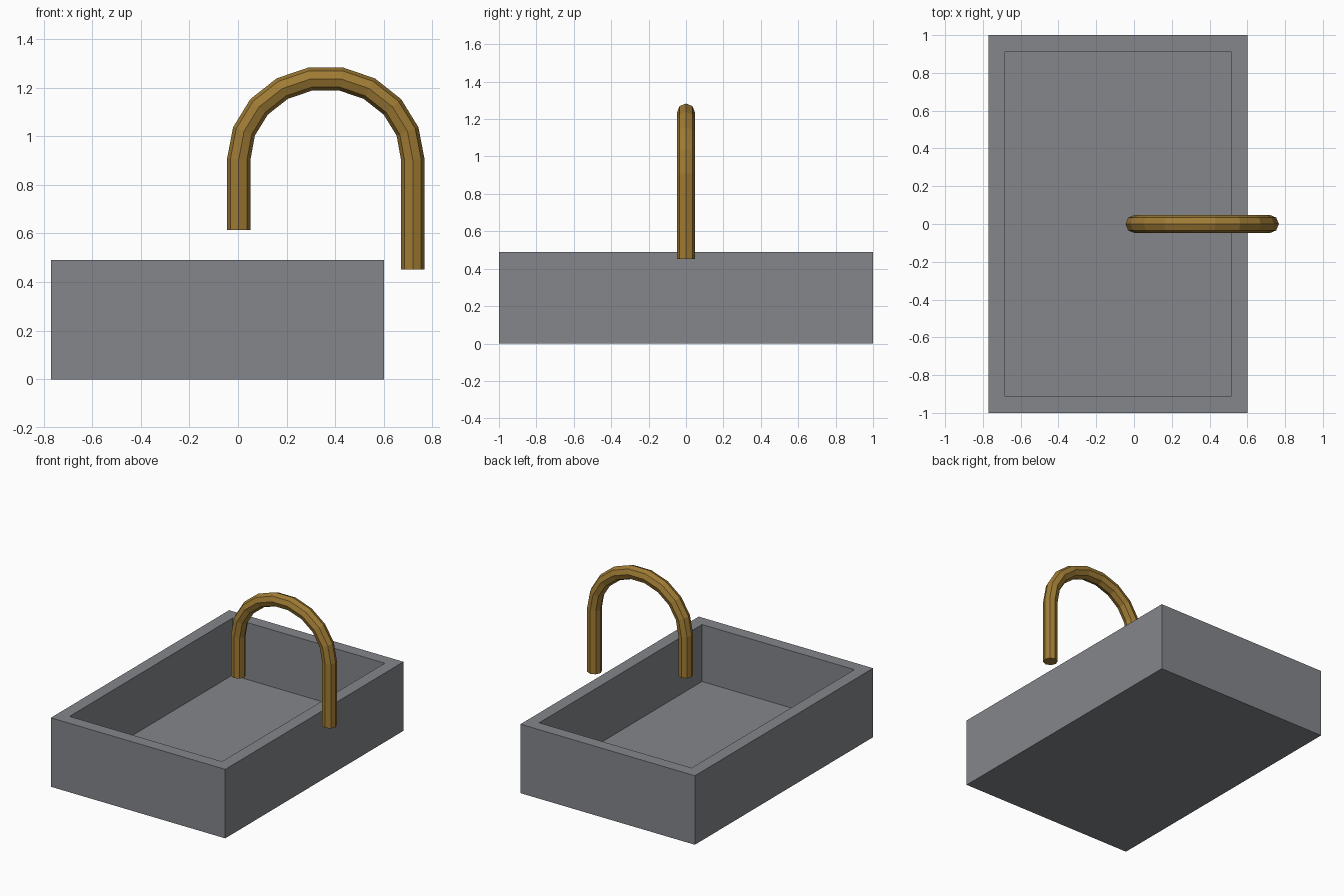
import bpy, bmesh, math
from mathutils import Vector

default = bpy.data.objects.get("Cube")
if default:
    bpy.data.objects.remove(default, do_unlink=True)


def make_material(name, rgb):
    mat = bpy.data.materials.new(name)
    mat.use_nodes = True
    color = (*rgb, 1.0)
    mat.diffuse_color = color
    bsdf = next(n for n in mat.node_tree.nodes if n.type == 'BSDF_PRINCIPLED')
    bsdf.inputs["Base Color"].default_value = color
    return mat


def add_object(name, bm, mat):
    bmesh.ops.recalc_face_normals(bm, faces=bm.faces)
    mesh = bpy.data.meshes.new(name)
    bm.to_mesh(mesh)
    bm.free()
    mesh.materials.append(mat)
    obj = bpy.data.objects.new(name, mesh)
    bpy.context.collection.objects.link(obj)
    return obj


stone = make_material("stone grey", (0.23, 0.24, 0.26))
brass = make_material("aged brass", (0.35, 0.20, 0.035))

# Basin: a box whose top is inset for the rim and sunk to the floor
X0, X1, HALF_Y, HEIGHT = -0.77, 0.60, 1.0, 0.49
RIM, FLOOR = 0.122, 0.085
bm = bmesh.new()
bmesh.ops.create_cube(bm, size=1)
bmesh.ops.scale(bm, vec=(X1 - X0, 2 * HALF_Y, HEIGHT), verts=bm.verts)
bmesh.ops.translate(bm, vec=((X0 + X1) / 2, 0, HEIGHT / 2), verts=bm.verts)
bm.normal_update()
top = max(bm.faces, key=lambda f: f.calc_center_median().z)
bmesh.ops.inset_region(bm, faces=[top], thickness=RIM)
sunk = bmesh.ops.extrude_face_region(bm, geom=[top])["geom"]
bmesh.ops.translate(bm, vec=(0, 0, FLOOR - HEIGHT),
                    verts=[g for g in sunk if isinstance(g, bmesh.types.BMVert)])
if top.is_valid:
    bmesh.ops.delete(bm, geom=[top], context='FACES_ONLY')
add_object("basin", bm, stone)

# Faucet: an octagonal pipe swept along two legs and a slightly flattened arch
CX, SPRING, RX, RZ = 0.361, 0.905, 0.358, 0.336
RADIUS, SIDES, STEPS = 0.048, 8, 9
path = [Vector((CX + RX, 0, 0.452))]
for i in range(STEPS + 1):
    a = math.pi * i / STEPS
    path.append(Vector((CX + RX * math.cos(a), 0, SPRING + RZ * math.sin(a))))
path.append(Vector((CX - RX, 0, 0.615)))

bm = bmesh.new()
rings = []
for i, p in enumerate(path):
    before = (p - path[i - 1]).normalized() if i > 0 else Vector()
    after = (path[i + 1] - p).normalized() if i < len(path) - 1 else Vector()
    tangent = (before + after).normalized()
    outward = Vector((tangent.z, 0, -tangent.x))
    ring = []
    for k in range(SIDES):
        t = 2 * math.pi * k / SIDES
        offset = outward * math.cos(t) + Vector((0, math.sin(t), 0))
        ring.append(bm.verts.new(p + offset * RADIUS))
    rings.append(ring)
for r, s in zip(rings, rings[1:]):
    for k in range(SIDES):
        n = (k + 1) % SIDES
        bm.faces.new((r[k], r[n], s[n], s[k]))
bm.faces.new(rings[0])
bm.faces.new(rings[-1])
add_object("faucet_pipe", bm, brass)
